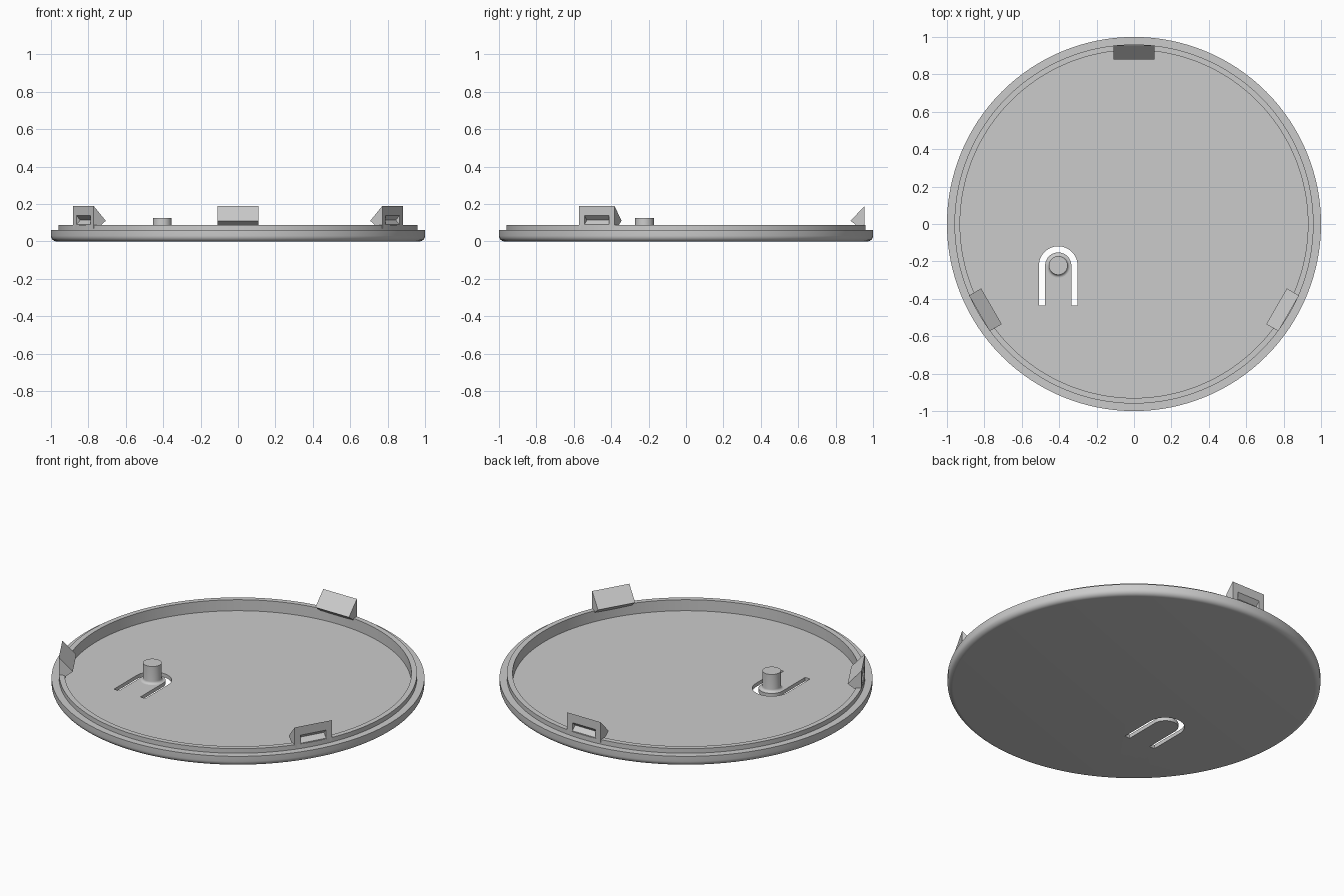
import bpy
import bmesh
from math import sin, cos, pi, radians
from mathutils import Matrix, Vector

cube = bpy.data.objects.get("Cube")
if cube:
    bpy.data.objects.remove(cube, do_unlink=True)

GREY = (0.6, 0.6, 0.6, 1)
mat = bpy.data.materials.new("light grey plastic")
mat.use_nodes = True
mat.diffuse_color = GREY
mat.node_tree.nodes["Principled BSDF"].inputs["Base Color"].default_value = GREY


def finish(name, bm):
    bmesh.ops.recalc_face_normals(bm, faces=bm.faces)
    mesh = bpy.data.meshes.new(name)
    bm.to_mesh(mesh)
    bm.free()
    mesh.materials.append(mat)
    obj = bpy.data.objects.new(name, mesh)
    bpy.context.collection.objects.link(obj)
    return obj


def activate(obj):
    bpy.ops.object.select_all(action="DESELECT")
    obj.select_set(True)
    bpy.context.view_layer.objects.active = obj


def smooth(obj):
    activate(obj)
    bpy.ops.object.shade_smooth_by_angle(angle=radians(30))


def lathe(name, profile, steps, center=(0, 0)):
    """Spin an (r, z) profile that starts and ends on the axis."""
    bm = bmesh.new()
    verts = [bm.verts.new((r, 0, z)) for r, z in profile]
    edges = [bm.edges.new(pair) for pair in zip(verts, verts[1:])]
    bmesh.ops.spin(bm, geom=verts + edges, cent=(0, 0, 0), axis=(0, 0, 1),
                   angle=2 * pi, steps=steps)
    bmesh.ops.remove_doubles(bm, verts=bm.verts, dist=0.0001)
    bmesh.ops.translate(bm, verts=bm.verts, vec=(*center, 0))
    return finish(name, bm)


def prism(name, points, depth, matrix=Matrix()):
    """Extrude an (x, y) outline by depth along z, then place it."""
    bm = bmesh.new()
    face = bm.faces.new([bm.verts.new((x, y, 0)) for x, y in points])
    top = bmesh.ops.extrude_face_region(bm, geom=[face])["geom"]
    bmesh.ops.translate(bm, vec=(0, 0, depth),
                        verts=[v for v in top if isinstance(v, bmesh.types.BMVert)])
    bmesh.ops.transform(bm, matrix=matrix, verts=bm.verts)
    return finish(name, bm)


def cut(obj, cutter):
    cutter.hide_render = True
    mod = obj.modifiers.new("cut", "BOOLEAN")
    mod.operation = "DIFFERENCE"
    mod.solver = "EXACT"
    mod.object = cutter
    activate(obj)
    bpy.ops.object.modifier_apply(modifier=mod.name)
    bpy.data.objects.remove(cutter, do_unlink=True)


def arc(cx, cy, r, start, end, n):
    angles = [radians(start + (end - start) * i / n) for i in range(n + 1)]
    return [(cx + r * cos(a), cy + r * sin(a)) for a in angles]


FLOOR = 0.022
BUTTON = (-0.405, -0.222)

# Lid: rounded lower edge, stepped rim, raised lip and recessed floor
lid = lathe("lid", [(0, 0)] + arc(0.97, 0.03, 0.03, -90, 0, 6)
            + [(1, 0.06), (0.96, 0.06), (0.96, 0.087), (0.93, 0.087),
               (0.93, FLOOR), (0, FLOOR)], 128)

# U-shaped slot that frees the button tongue
bx, by = BUTTON
outline = ([(bx + 0.103, -0.435)] + arc(bx, by, 0.103, 0, 180, 24)
           + [(bx - 0.103, -0.435), (bx - 0.07, -0.435)]
           + arc(bx, by, 0.07, 180, 0, 24) + [(bx + 0.07, -0.435)])
cut(lid, prism("slot_cutter", outline, 0.2, Matrix.Translation((0, 0, -0.1))))
smooth(lid)

# Button post with a filleted base
post = lathe("button_post", [(0, 0.012), (0.065, 0.012)]
             + arc(0.065, FLOOR + 0.015, 0.015, -90, -180, 5)
             + [(0.05, 0.125), (0, 0.125)], 32, BUTTON)
smooth(post)

# Three snap clips around the lip, each with a wedge pocket on its outer face
CLIP = [(0.955, 0.19), (0.88, 0.11), (0.932, 0.07), (0.955, 0.07)]
POCKET = [(0.97, 0.152), (0.955, 0.138), (0.93, 0.114), (0.955, 0.09), (0.97, 0.076)]
for name, angle in (("back", 90), ("right", 210), ("left", 330)):
    def placed(half):
        # outline x runs outward, outline y runs up, depth runs sideways
        upright = Matrix.Rotation(pi / 2, 4, "X")
        return (Matrix.Rotation(radians(angle), 4, "Z") @ upright
                @ Matrix.Translation(Vector((0, 0, -half))))
    clip = prism(name + "_clip", CLIP, 0.22, placed(0.11))
    cut(clip, prism("pocket_cutter", POCKET, 0.15, placed(0.075)))
